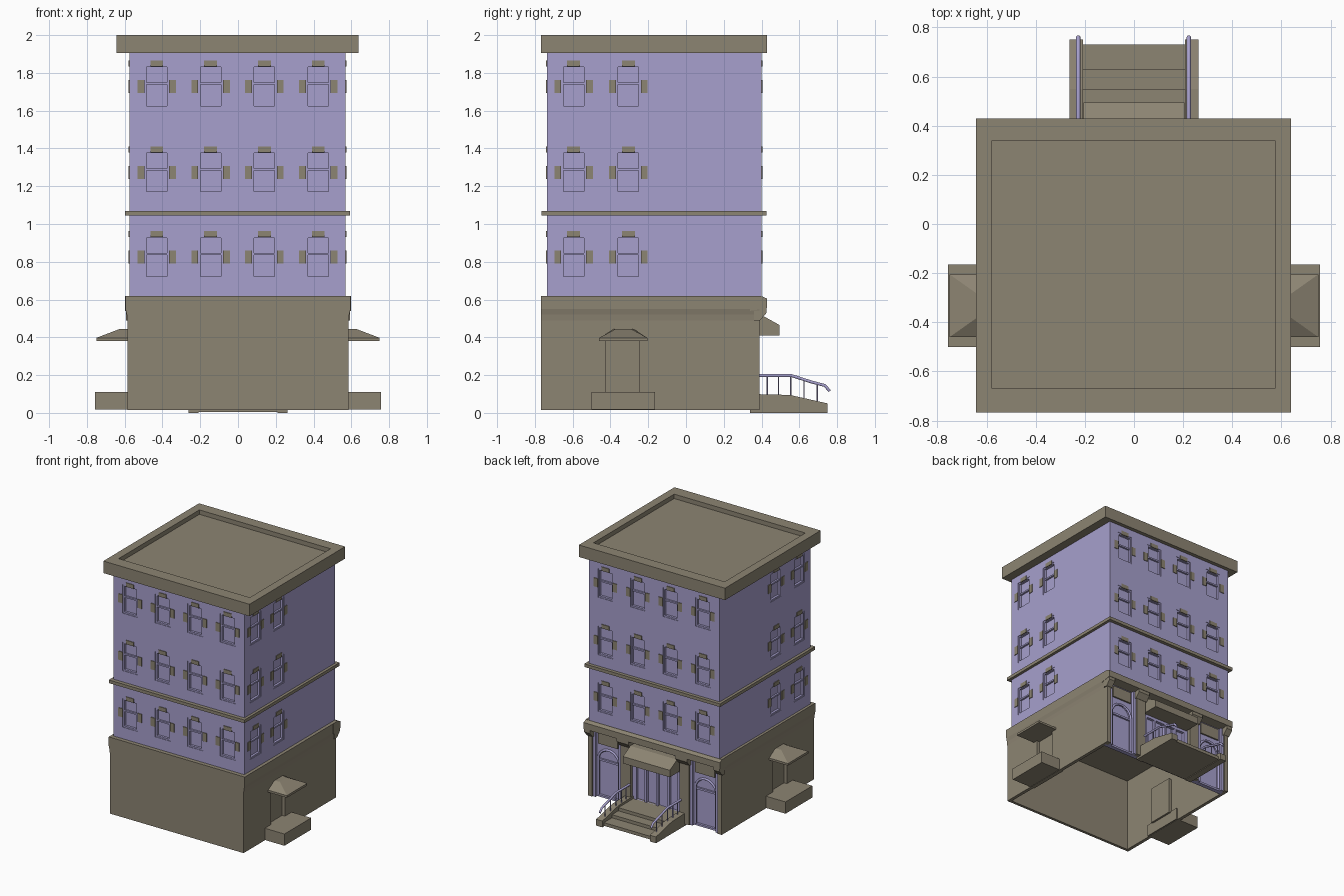
import bpy, bmesh, math
from mathutils import Matrix, Vector

if "Cube" in bpy.data.objects:
    bpy.data.objects.remove(bpy.data.objects["Cube"])


def material(name, rgb):
    m = bpy.data.materials.new(name)
    m.diffuse_color = (*rgb, 1)
    m.use_nodes = True
    m.node_tree.nodes["Principled BSDF"].inputs["Base Color"].default_value = m.diffuse_color
    return m


TAUPE = material("taupe stone", (0.265, 0.232, 0.170))
LILAC = material("lilac paint", (0.385, 0.350, 0.610))


def box(bm, x0, x1, y0, y1, z0, z1, M=Matrix()):
    c = Vector(((x0 + x1) / 2, (y0 + y1) / 2, (z0 + z1) / 2))
    S = Matrix.Diagonal((abs(x1 - x0), abs(y1 - y0), abs(z1 - z0), 1))
    bmesh.ops.create_cube(bm, size=1, matrix=M @ Matrix.Translation(c) @ S)


def prism(bm, pts, axis, a, b):
    """Extrude a closed profile along an axis; profile is (y,z) for 'x', (x,z) for 'y'."""
    def put(p, t):
        return (t, p[0], p[1]) if axis == 'x' else (p[0], t, p[1])
    lo = [bm.verts.new(put(p, a)) for p in pts]
    hi = [bm.verts.new(put(p, b)) for p in pts]
    n = len(pts)
    faces = [bm.faces.new(lo), bm.faces.new(hi)]
    faces += [bm.faces.new((lo[i], lo[(i + 1) % n], hi[(i + 1) % n], hi[i])) for i in range(n)]
    bmesh.ops.recalc_face_normals(bm, faces=faces)


def finish(name, bm, mat):
    me = bpy.data.meshes.new(name)
    bm.to_mesh(me)
    bm.free()
    ob = bpy.data.objects.new(name, me)
    bpy.context.collection.objects.link(ob)
    me.materials.append(mat)
    return ob


def boxes(name, mat, *dims):
    bm = bmesh.new()
    for d in dims:
        box(bm, *d)
    return finish(name, bm, mat)


def carve(ob, bm, mat):
    cutter = finish("cutter", bm, mat)
    cutter.hide_render = True
    mod = ob.modifiers.new("cut", 'BOOLEAN')
    mod.operation, mod.solver, mod.object = 'DIFFERENCE', 'EXACT', cutter
    bpy.context.view_layer.objects.active = ob
    bpy.ops.object.modifier_apply(modifier=mod.name)
    bpy.data.objects.remove(cutter)


def tube(name, paths, r, mat, res=1):
    cu = bpy.data.curves.new(name, 'CURVE')
    cu.dimensions, cu.bevel_depth, cu.bevel_resolution, cu.use_fill_caps = '3D', r, res, True
    for path in paths:
        s = cu.splines.new('POLY')
        s.points.add(len(path) - 1)
        for p, co in zip(s.points, path):
            p.co = (*co, 1)
    ob = bpy.data.objects.new(name, cu)
    bpy.context.collection.objects.link(ob)
    cu.materials.append(mat)
    bpy.ops.object.select_all(action='DESELECT')
    ob.select_set(True)
    bpy.context.view_layer.objects.active = ob
    bpy.ops.object.convert(target='MESH')


# upper storeys with recessed windows
X0, X1, Y0, Y1 = -0.575, 0.57, -0.735, 0.40
walls = boxes("upper_walls", LILAC, (X0, X1, Y0, Y1, 0.61, 1.92))
spots = []
for z in (0.825, 1.273, 1.728):
    for x in (-0.43, -0.145, 0.14, 0.425):
        spots += [(x, Y0, z, 0), (x, Y1, z, 180)]
    for y in (-0.595, -0.305):
        spots += [(X1, y, z, 90), (X0, y, z, -90)]
holes, frames, trim = bmesh.new(), bmesh.new(), bmesh.new()
for x, y, z, ang in spots:
    M = Matrix.Translation((x, y, z)) @ Matrix.Rotation(math.radians(ang), 4, 'Z')
    w, h, t = 0.066, 0.114, 0.012
    box(holes, -w, w, -0.03, 0.022, -h, h, M)
    for s in (-1, 1):
        box(frames, s * w, s * (w - t), 0.004, 0.024, -h, h, M)
        box(frames, -w, w, 0.004, 0.024, s * h, s * (h - t), M)
        box(trim, s * w, s * 0.102, -0.005, 0.01, -0.034, 0.034, M)
    box(frames, -w, w, 0.008, 0.024, 0.01, 0.022, M)
    box(trim, -0.034, 0.034, -0.005, 0.01, 0.106, 0.137, M)
carve(walls, holes, LILAC)
finish("window_frames", frames, LILAC)
finish("window_trim", trim, TAUPE)

# middle band and roof cornice with sunken roof
boxes("middle_band", TAUPE, (-0.597, 0.592, -0.765, 0.427, 1.045, 1.07))
cornice = boxes("roof_cornice", TAUPE, (-0.643, 0.638, -0.767, 0.43, 1.905, 2.0))
cut = bmesh.new()
box(cut, -0.577, 0.573, -0.67, 0.34, 1.965, 2.1)
carve(cornice, cut, TAUPE)

# hollow ground floor: front wall, flared side walls, ceiling
boxes("base_front_wall", TAUPE, (-0.586, 0.586, -0.767, -0.745, 0.015, 0.61))
boxes("base_ceiling", TAUPE, (-0.595, 0.595, -0.767, 0.40, 0.60, 0.62))
for s, side in ((-1, "left"), (1, "right")):
    bm = bmesh.new()
    prism(bm, [(s * x, z) for x, z in ((0.56, 0.015), (0.586, 0.015), (0.586, 0.49), (0.589, 0.52),
                                      (0.596, 0.55), (0.596, 0.62), (0.56, 0.62))], 'y', -0.767, 0.39)
    wall = finish(f"base_{side}_wall", bm, TAUPE)
    cut = bmesh.new()
    box(cut, s * 0.5, s * 0.7, -0.425, -0.25, 0.11, 0.38)
    carve(wall, cut, TAUPE)
    # side entry: niche, plinth and hipped canopy
    boxes(f"{side}_entry_niche", TAUPE, (s * 0.535, s * 0.562, -0.44, -0.235, 0.10, 0.39))
    boxes(f"{side}_entry_plinth", TAUPE, (s * 0.55, s * 0.757, -0.50, -0.165, 0.017, 0.11))
    bm = bmesh.new()
    box(bm, s * 0.56, s * 0.75, -0.46, -0.205, 0.38, 0.397)
    rim = [(0.56, -0.46), (0.75, -0.46), (0.75, -0.205), (0.56, -0.205)]
    top = [(0.56, -0.39), (0.63, -0.375), (0.63, -0.29), (0.56, -0.275)]
    a = [bm.verts.new((s * x, y, 0.397)) for x, y in rim]
    b = [bm.verts.new((s * x, y, 0.443)) for x, y in top]
    fs = [bm.faces.new(b), bm.faces.new(a)]
    fs += [bm.faces.new((a[i], a[(i + 1) % 4], b[(i + 1) % 4], b[i])) for i in range(4)]
    bmesh.ops.recalc_face_normals(bm, faces=fs)
    finish(f"{side}_entry_canopy", bm, TAUPE)


# entrance side: painted wall with arched bays and a wide doorway
def arch(cx, r, z0=0.03, spring=0.31):
    return ([(cx - r, z0)] + [(cx - r * math.cos(i * math.pi / 12), spring + r * math.sin(i * math.pi / 12))
                              for i in range(13)] + [(cx + r, z0)])


shop = boxes("entrance_wall", LILAC, (-0.57, 0.57, 0.325, 0.36, 0.015, 0.61))
cut = bmesh.new()
for cx in (-0.425, 0.425):
    prism(cut, arch(cx, 0.09), 'y', 0.342, 0.5)
box(cut, -0.19, 0.19, 0.342, 0.5, 0.08, 0.40)
carve(shop, cut, LILAC)
tube("arch_frames", [[(x, 0.36, z) for x, z in arch(cx, 0.092)] for cx in (-0.425, 0.425)], 0.009, LILAC)
boxes("arch_bars", LILAC, *[(cx - 0.09, cx + 0.09, 0.34, 0.356, 0.30, 0.315) for cx in (-0.425, 0.425)])
boxes("door_frames", LILAC, *[(x - 0.009, x + 0.009, 0.34, 0.364, 0.08, 0.40) for x in (-0.19, -0.1, 0, 0.1, 0.19)],
      (-0.19, 0.19, 0.34, 0.364, 0.385, 0.403))
boxes("panels_over_arches", TAUPE, *[(cx - 0.085, cx + 0.085, 0.35, 0.372, 0.44, 0.53) for cx in (-0.425, 0.425)])

# pillars, slim columns, brackets and fascia
piers = ((-0.586, -0.55), (-0.30, -0.215), (0.215, 0.30), (0.55, 0.586))
boxes("pillars", TAUPE, *[(a, b, 0.325, 0.39, 0.015, 0.60) for a, b in piers])
boxes("slim_columns", LILAC, *[(s * x - 0.012, s * x + 0.012, 0.35, 0.38, 0.015, 0.55)
                               for s in (-1, 1) for x in (0.312, 0.538)])
bm = bmesh.new()
for a, b in piers:
    prism(bm, [(0.36, 0.60), (0.427, 0.60), (0.427, 0.53), (0.392, 0.49), (0.36, 0.49)], 'x', a - 0.008, b + 0.008)
finish("brackets", bm, TAUPE)
bm = bmesh.new()
prism(bm, [(0.34, 0.62), (0.395, 0.62), (0.43, 0.605), (0.43, 0.555), (0.34, 0.54)], 'x', -0.597, 0.597)
finish("fascia", bm, TAUPE)

# awning over the doorway
bm = bmesh.new()
prism(bm, [(0.35, 0.515), (0.405, 0.515), (0.495, 0.465), (0.495, 0.41), (0.35, 0.41)], 'x', -0.205, 0.205)
finish("awning", bm, TAUPE)

# steps with side walls
bm = bmesh.new()
prism(bm, [(0.34, 0.005), (0.73, 0.005), (0.73, 0.03), (0.63, 0.03), (0.63, 0.055), (0.55, 0.055),
           (0.55, 0.08), (0.34, 0.08)], 'x', -0.21, 0.21)
finish("steps", bm, TAUPE)
bm = bmesh.new()
for s in (-1, 1):
    prism(bm, [(0.34, 0.0), (0.75, 0.0), (0.75, 0.05), (0.55, 0.095), (0.34, 0.1)], 'x', s * 0.208, s * 0.262)
finish("step_side_walls", bm, TAUPE)

# handrails
rails, posts = [], []
for x in (-0.227, 0.223):
    rails.append([(x, 0.38, 0.197), (x, 0.56, 0.197), (x, 0.66, 0.165), (x, 0.735, 0.145), (x, 0.761, 0.115)])
    posts += [[(x, y, 0.05), (x, y, z)] for y, z in
              ((0.43, 0.195), (0.49, 0.195), (0.555, 0.195), (0.625, 0.175), (0.695, 0.155))]
tube("handrails", rails, 0.009, LILAC)
tube("rail_posts", posts, 0.004, LILAC)
